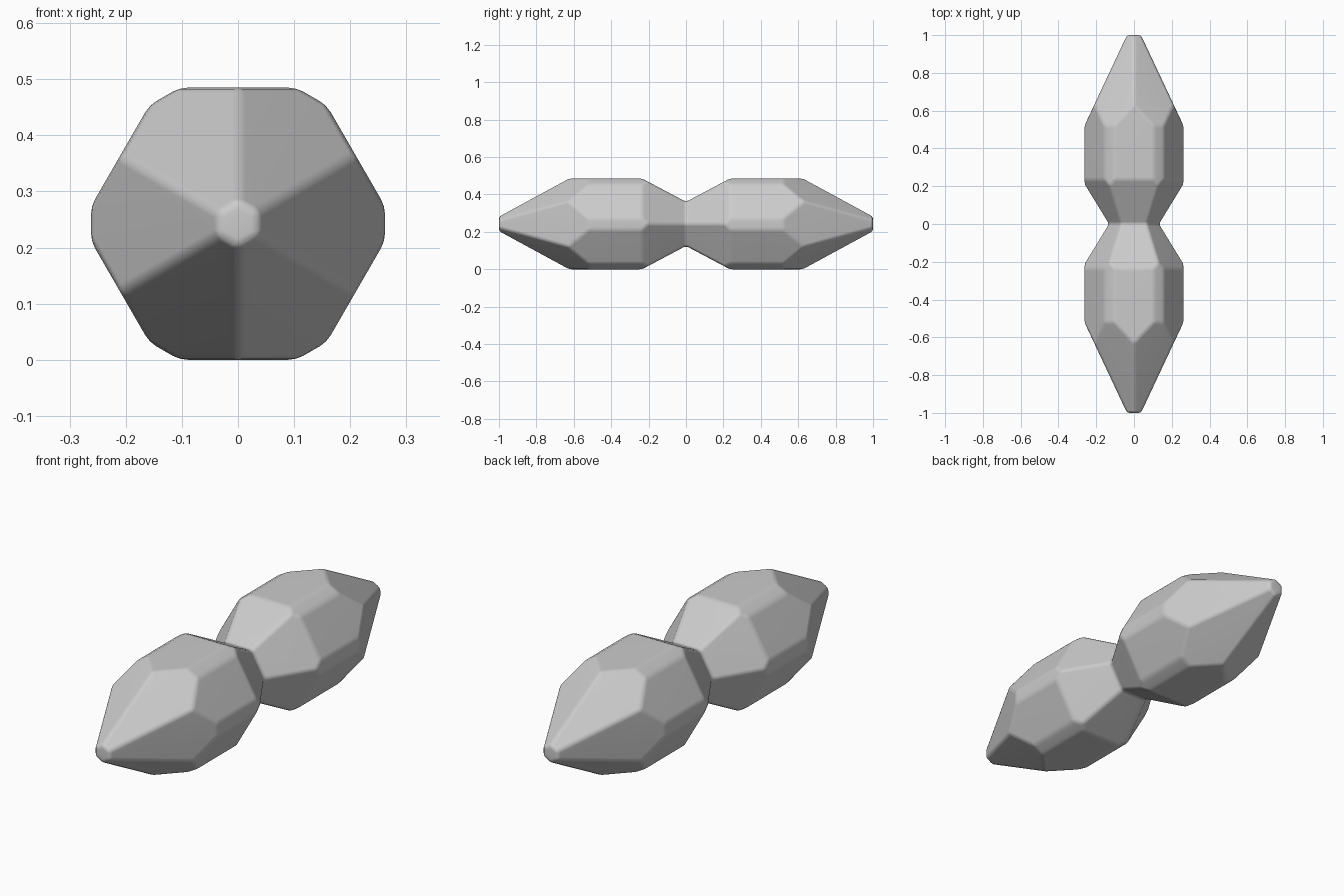
import bpy, bmesh, math
from mathutils import Vector

if "Cube" in bpy.data.objects:
    bpy.data.objects.remove(bpy.data.objects["Cube"])

ZC = 0.2425  # height of the long axis

# Blank for one half of the body, y from 0 to 1
bm = bmesh.new()
bmesh.ops.create_cube(bm, size=1.0)
for v in bm.verts:
    v.co.y += 0.5


def cut(co, no):
    """Slice off everything beyond the plane and cap the hole."""
    geom = bm.verts[:] + bm.edges[:] + bm.faces[:]
    res = bmesh.ops.bisect_plane(bm, geom=geom, dist=1e-6, plane_co=co,
                                 plane_no=no, clear_outer=True)
    edges = [e for e in res["geom_cut"]
             if isinstance(e, bmesh.types.BMEdge) and e.is_boundary]
    if edges:
        bmesh.ops.edgeloop_fill(bm, edges=edges)


def hex_cuts(apothem, y, slope, offset):
    """Six planes around the axis; slope is the change of apothem along y."""
    for i in range(6):
        a = math.radians(offset + 60 * i)
        radial = Vector((math.cos(a), 0, math.sin(a)))
        cut(radial * apothem + Vector((0, y, 0)),
            (radial - Vector((0, slope, 0))).normalized())


hex_cuts(0.2425, 0, 0, 30)       # hexagonal barrel, flat top
hex_cuts(0.262, 0, 0, 0)         # trimmed barrel corners
hex_cuts(0.037, 1.0, -0.47, 0)   # pointed tip, turned 30 degrees
hex_cuts(0.118, 0, 0.53, 30)     # taper to the waist

# Open the waist so that the mirrored half joins on
waist = [f for f in bm.faces if all(abs(v.co.y) < 1e-5 for v in f.verts)]
bmesh.ops.delete(bm, geom=waist, context='FACES')
bmesh.ops.recalc_face_normals(bm, faces=bm.faces[:])
for f in bm.faces:
    f.smooth = True
    if f.calc_center_median().dot(f.normal) < 0 and f.normal.y > 0.9:
        f.normal_flip()

mesh = bpy.data.meshes.new("double_pointed_body")
bm.to_mesh(mesh)
bm.free()
body = bpy.data.objects.new("double_pointed_body", mesh)
bpy.context.collection.objects.link(body)
body.location.z = ZC

# Second half and softened edges
mirror = body.modifiers.new("mirror", 'MIRROR')
mirror.use_axis = (False, True, False)
bevel = body.modifiers.new("soft_edges", 'BEVEL')
bevel.width = 0.014
bevel.segments = 2
bevel.limit_method = 'ANGLE'
bevel.angle_limit = math.radians(8)
body.modifiers.new("even_shading", 'WEIGHTED_NORMAL')
